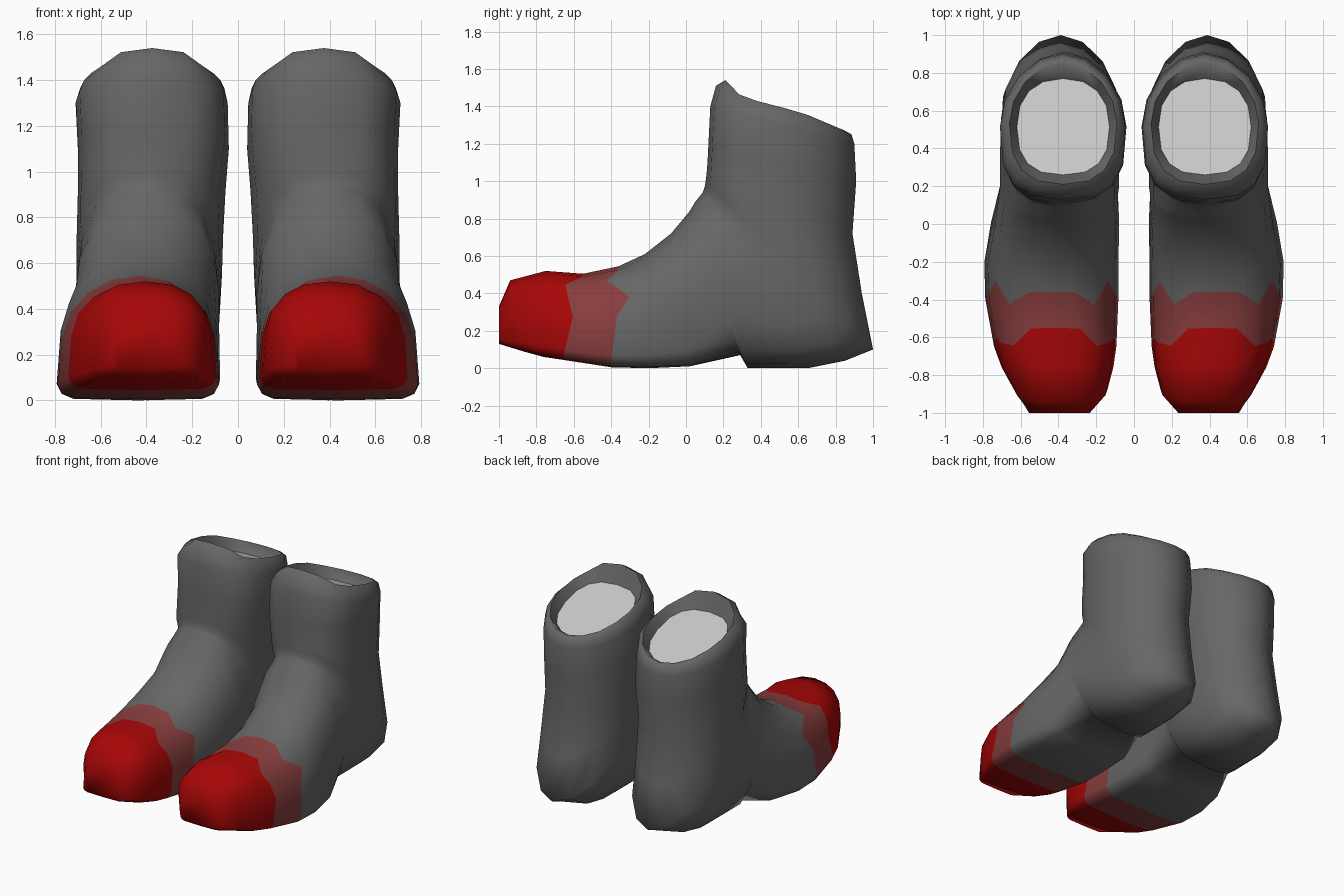
import bpy
import bmesh
import math

cube = bpy.data.objects.get("Cube")
if cube:
    bpy.data.objects.remove(cube, do_unlink=True)

SIDES = 16


def make_material(name, color):
    mat = bpy.data.materials.new(name)
    mat.use_nodes = True
    mat.diffuse_color = (*color, 1)
    mat.node_tree.nodes["Principled BSDF"].inputs["Base Color"].default_value = (*color, 1)
    return mat


GREY, RED, ROSE, LINING = range(4)
materials = [
    make_material("dark grey leather", (.133, .133, .133)),
    make_material("red toe", (.39, .002, .002)),
    make_material("dusty rose band", (.25, .047, .047)),
    make_material("pale lining", (.58, .58, .58)),
]

# Each section: front/top point (y, z), back/bottom point (y, z), inner x, outer x
toe_sections = [
    (-1, .33, -1, .13, .24, .55),
    (-.94, .47, -.87, .09, .15, .62),
    (-.75, .52, -.76, .06, .12, .69),
    (-.55, .505, -.66, .045, .105, .73),
]
instep_sections = [
    (-.36, .545, -.40, .005, .1, .77),
    (-.22, .61, -.2, 0, .1, .775),
    (-.08, .72, .02, .01, .095, .74),
]
heel_sections = [
    (.02, .84, .29, .07, .085, .715),
    (.05, .89, .33, 0, .08, .71),
    (.09, .94, .65, 0, .08, .71),
    (.1, .97, .85, .04, .075, .705),
]
shaft_sections = [
    (.105, 1, 1, .1, .07, .705),
    (.11, 1.04, .94, .4, .065, .705),
    (.115, 1.1, .89, .72, .055, .70),
    (.12, 1.2, .91, 1, .04, .70),
    (.13, 1.4, .9, 1.2, .045, .71),
]
rim_sections = [
    (.16, 1.51, .885, 1.25, .06, .69),
    (.21, 1.54, .85, 1.27, .09, .66),
]
opening_sections = [(.26, 1.41, .77, 1.22, .13, .62)]

# Sections, top squareness, bottom squareness, flare, colour
groups = [
    (toe_sections, 2.4, 7, .08, RED),
    (instep_sections, 2.1, 7, .1, GREY),
    (heel_sections, 2.4, 3, .03, GREY),
    (shaft_sections, 2.9, 1.9, 0, GREY),
    (rim_sections, 2.6, 1.95, 0, GREY),
    (opening_sections, 2.6, 2.3, 0, GREY),
]

# Offsets along one axis, listed from a ring's top centre to its side
Y, Z = 1, 2
CAP_EDGE = len(toe_sections) - 1
BAND_EDGE = CAP_EDGE + 1
rim_sag = (Z, (0, -.01, -.045, -.04, -.015))
waves = {
    CAP_EDGE: (Y, (0, 0, -.08, -.05, 0)),
    BAND_EDGE: (Y, (0, 0, -.06, .07, .01)),
    -3: rim_sag,
    -2: rim_sag,
}


def shaped(value, power):
    return math.copysign(abs(value) ** (2 / power), value)


def add_ring(bm, section, top_power, bottom_power, flare, side):
    """Rounded section with its own squareness at each end; flare widens the bottom."""
    ty, tz, by, bz, x_in, x_out = section
    ring = []
    for i in range(SIDES):
        angle = math.tau * i / SIDES
        c, s = math.cos(angle), math.sin(angle)
        power = top_power if c > 0 else bottom_power
        along, across = shaped(c, power), shaped(s, power)
        across *= 1 - flare * along
        x = (x_in + x_out) / 2 + across * (x_out - x_in) / 2
        y = (ty + by) / 2 + along * (ty - by) / 2
        z = (tz + bz) / 2 + along * (tz - bz) / 2
        ring.append(bm.verts.new((side * x, y, z)))
    return ring


def build_boot(name, side):
    bm = bmesh.new()
    rings, colors = [], []
    for sections, top_power, bottom_power, flare, color in groups:
        for section in sections:
            rings.append(add_ring(bm, section, top_power, bottom_power, flare, side))
            colors.append(color)
    colors[CAP_EDGE] = ROSE

    # Wavy colour borders and sagging rim
    for index, (axis, offsets) in waves.items():
        for i, vert in enumerate(rings[index]):
            step = min(i, SIDES - i)
            if step < len(offsets):
                vert.co[axis] += offsets[step]

    # Skin from toe, around the heel, up to the folded rim
    for lower, upper, color in zip(rings, rings[1:], colors):
        for i in range(SIDES):
            j = (i + 1) % SIDES
            face = bm.faces.new((lower[i], lower[j], upper[j], upper[i]))
            face.material_index = color

    # Toe tip and lining inside the opening
    bm.faces.new(rings[0]).material_index = RED
    lining = bm.faces.new(rings[-1])
    lining.material_index = LINING
    for edge in lining.edges:
        edge.smooth = False
    bmesh.ops.recalc_face_normals(bm, faces=bm.faces)

    mesh = bpy.data.meshes.new(name)
    bm.to_mesh(mesh)
    bm.free()
    for mat in materials:
        mesh.materials.append(mat)
    boot = bpy.data.objects.new(name, mesh)
    bpy.context.collection.objects.link(boot)
    bpy.ops.object.select_all(action="DESELECT")
    boot.select_set(True)
    bpy.context.view_layer.objects.active = boot
    bpy.ops.object.shade_smooth_by_angle(angle=math.radians(75), keep_sharp_edges=True)


build_boot("left_boot", 1)
build_boot("right_boot", -1)
